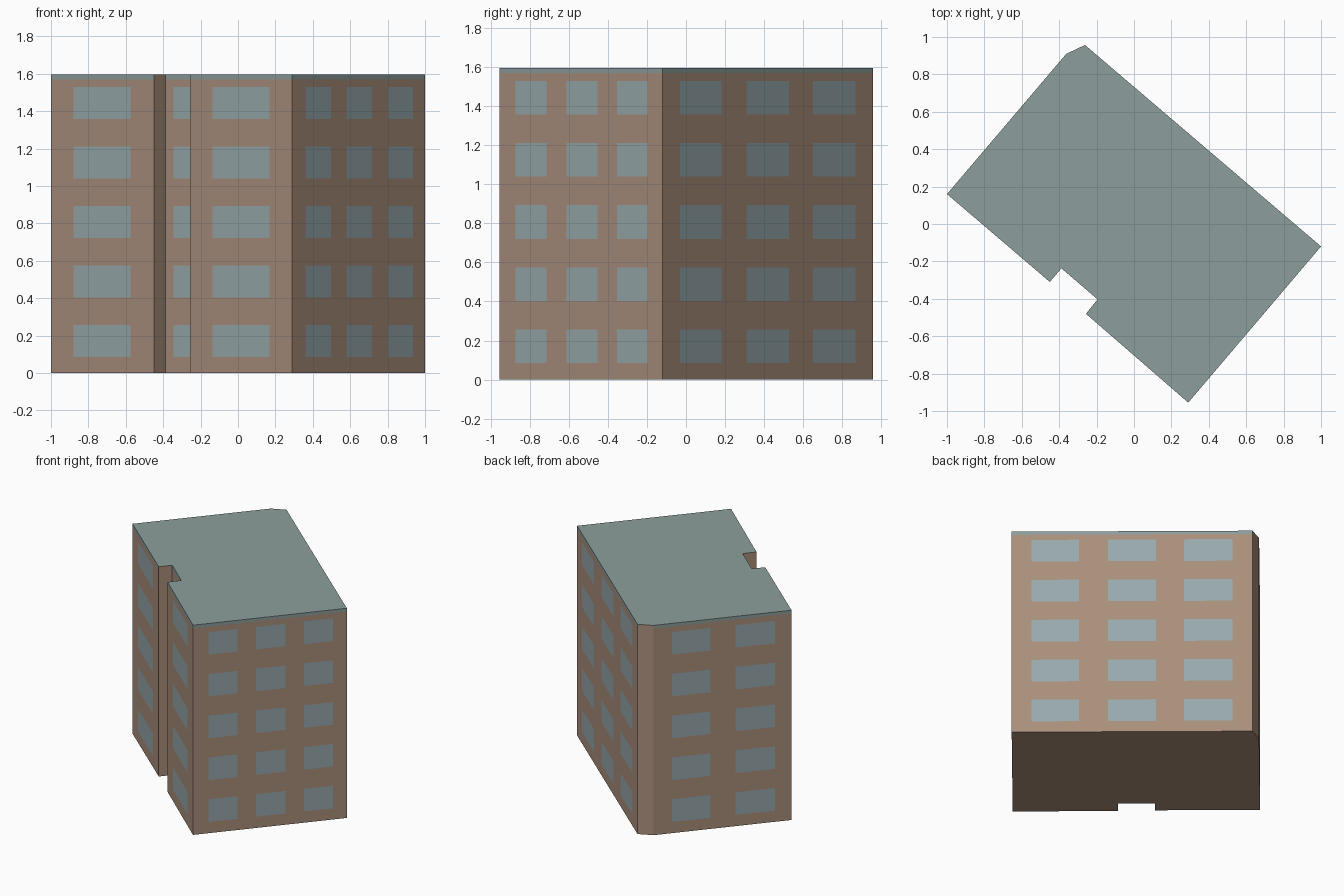
import bpy, bmesh
from mathutils import Vector

cube = bpy.data.objects.get("Cube")
if cube:
    bpy.data.objects.remove(cube, do_unlink=True)


def linear(c):
    c /= 255
    return c / 12.92 if c <= 0.04045 else ((c + 0.055) / 1.055) ** 2.4


def make_material(name, rgb):
    mat = bpy.data.materials.new(name)
    colour = [linear(c) for c in rgb] + [1.0]
    mat.diffuse_color = colour
    mat.use_nodes = True
    for node in mat.node_tree.nodes:
        if node.type == 'BSDF_PRINCIPLED':
            node.inputs["Base Color"].default_value = colour
            node.inputs["Roughness"].default_value = 0.9
    return mat


WALL, GLASS, ROOF = range(3)
materials = [
    make_material("brown wall", (170, 143, 124)),
    make_material("window glass", (152, 169, 172)),
    make_material("slate roof", (140, 158, 156)),
]

HEIGHT = 1.595
BAND = 1.57        # underside of the roof edge band
FLOORS = 5
FIRST_SILL, FLOOR_STEP, WINDOW_HEIGHT = 0.085, 0.318, 0.172

# Each wall: start corner, window edges along it as fractions, roof band or not
walls = [
    ((-1.0, 0.16), (0.22, 0.775), True),                          # front, left of entrance
    ((-0.45, -0.31), (), False),                                  # entrance recess side
    ((-0.388, -0.237), (0.23, 0.77), True),                       # entrance recess back
    ((-0.195, -0.403), (), False),                                # entrance recess side
    ((-0.257, -0.48), (0.22, 0.78), True),                        # front, right of entrance
    ((0.29, -0.955), (0.10, 0.29, 0.41, 0.60, 0.72, 0.91), True), # short end
    ((1.0, -0.12), (0.083, 0.28, 0.40, 0.60, 0.715, 0.917), True),# long rear
    ((-0.262, 0.957), (), False),                                 # cut corner
    ((-0.362, 0.91), (0.136, 0.414, 0.593, 0.879), True),         # other end
]

# Heights where every wall is cut: sill and head of each floor, then the band
levels = [0.0]
for floor in range(FLOORS):
    sill = FIRST_SILL + floor * FLOOR_STEP
    levels += [sill, sill + WINDOW_HEIGHT]
levels += [BAND, HEIGHT]

bm = bmesh.new()
bottom_loop, top_loop = [], []

# Walls as grids, with glass in the odd cells
for i, (start, cuts, has_band) in enumerate(walls):
    a = Vector((*start, 0))
    b = Vector((*walls[(i + 1) % len(walls)][0], 0))
    stops = [0.0, *cuts, 1.0]
    grid = [[bm.verts.new(a.lerp(b, t) + Vector((0, 0, z))) for z in levels]
            for t in stops]
    for c in range(len(stops) - 1):
        for r in range(len(levels) - 1):
            face = bm.faces.new((grid[c][r], grid[c + 1][r],
                                 grid[c + 1][r + 1], grid[c][r + 1]))
            if r == len(levels) - 2:
                face.material_index = ROOF if has_band else WALL
            elif c % 2 and r % 2:
                face.material_index = GLASS
    bottom_loop += [column[0] for column in grid[:-1]]
    top_loop += [column[-1] for column in grid[:-1]]

# Flat roof and underside
bmesh.ops.remove_doubles(bm, verts=bm.verts, dist=0.0001)


def cap(z, material):
    edges = [e for e in bm.edges if e.is_boundary
             and all(abs(v.co.z - z) < 0.001 for v in e.verts)]
    for face in bmesh.ops.contextual_create(bm, geom=edges)["faces"]:
        face.material_index = material


cap(HEIGHT, ROOF)
cap(0.0, WALL)
bmesh.ops.recalc_face_normals(bm, faces=bm.faces)

mesh = bpy.data.meshes.new("apartment_block")
bm.to_mesh(mesh)
bm.free()
for mat in materials:
    mesh.materials.append(mat)
block = bpy.data.objects.new("apartment_block", mesh)
bpy.context.collection.objects.link(block)
